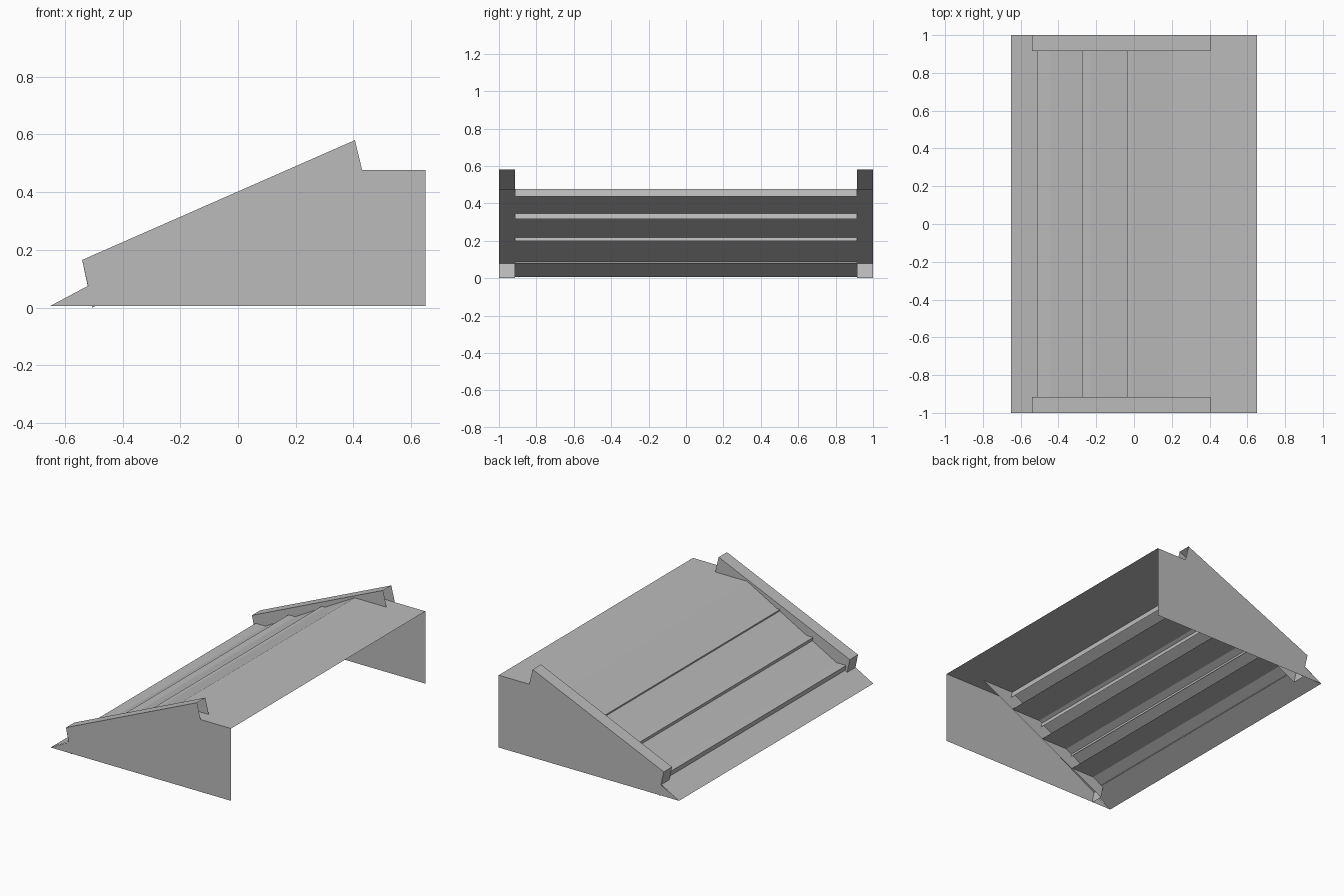
import bpy

cube = bpy.data.objects.get("Cube")
if cube:
    bpy.data.objects.remove(cube, do_unlink=True)

# One plain grey for everything
grey = bpy.data.materials.new("plain_grey")
grey.use_nodes = True
COLOUR = (0.5, 0.5, 0.5, 1)
grey.diffuse_color = COLOUR
grey.node_tree.nodes["Principled BSDF"].inputs["Base Color"].default_value = COLOUR

HALF = 1.0      # half of the total width
INNER = 0.915   # inner side of the rails
DECK_Z = 0.477
NOSE_X = 0.2    # where the deck ends and the ramp starts
RUN, DROP = 0.238, 0.119
LIP = 0.041


def add_mesh(name, verts, faces):
    mesh = bpy.data.meshes.new(name)
    mesh.from_pydata(verts, [], faces)
    mesh.materials.append(grey)
    obj = bpy.data.objects.new(name, mesh)
    bpy.context.collection.objects.link(obj)
    return obj


def sheet(name, path, y0, y1):
    """Sweep an x-z path along y; a path running towards +x faces up."""
    n = len(path)
    verts = [(x, y, z) for y in (y0, y1) for x, z in path]
    faces = [(i, i + 1, n + i + 1, n + i) for i in range(n - 1)]
    return add_mesh(name, verts, faces)


def panel(name, outline, y, faces_front):
    """Flat upright panel from an x-z outline."""
    order = list(range(len(outline)))
    if not faces_front:
        order.reverse()
    return add_mesh(name, [(x, y, z) for x, z in outline], [order])


# Ramp running up into the flat deck
sheet("ramp_and_deck", [(-0.65, 0.006), (NOSE_X, DECK_Z), (0.65, DECK_Z)], -HALF, HALF)

# Treads with undercut lips, breaking through the ramp
for i in range(4):
    x, z = NOSE_X - RUN * i, DECK_Z - DROP * i
    path = [(x + 0.01, z - LIP), (x, z)]
    if i:
        path.append((x + RUN, z))
    sheet(f"tread_{i + 1}", path, -INNER, INNER)

# Side walls and hollow rails
rail_low, rail_high = (-0.54, 0.165), (0.405, 0.58)
wall = [(-0.65, 0.006), (0.65, 0.006), (0.65, DECK_Z), (0.43, DECK_Z),
        rail_high, rail_low, (-0.52, 0.075)]
stringer = [(-0.505, 0), (0.43, DECK_Z), rail_high, rail_low]
for side, sign in (("right", -1), ("left", 1)):
    panel(f"{side}_side_wall", wall, sign * HALF, sign < 0)
    panel(f"{side}_rail_inner_wall", stringer, sign * INNER, sign > 0)
    y0, y1 = sorted((sign * INNER, sign * HALF))
    sheet(f"{side}_rail_cap", [(-0.505, 0), rail_low, rail_high], y0, y1)
